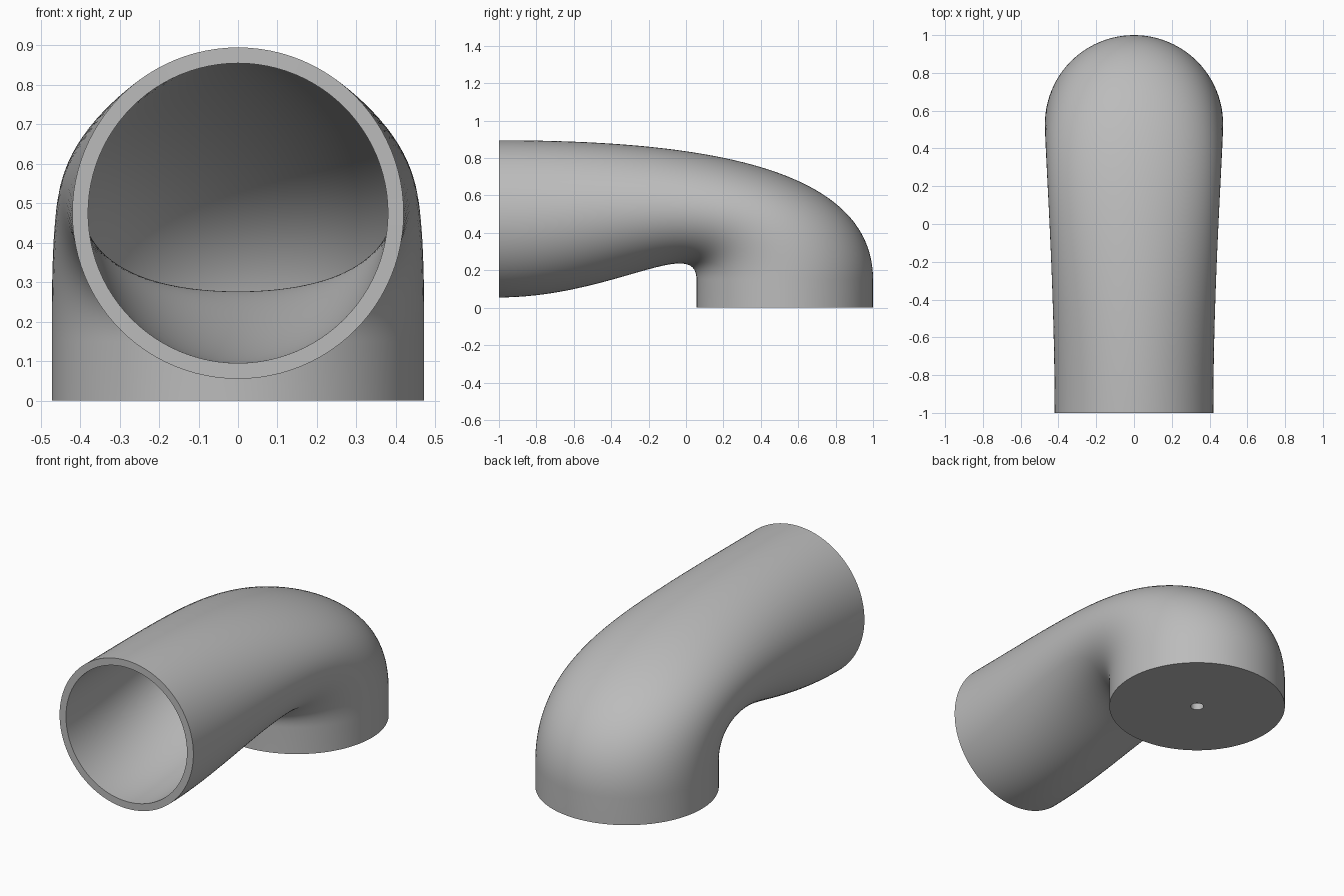
import bpy, bmesh, math
from mathutils import Vector

cube = bpy.data.objects.get("Cube")
if cube:
    bpy.data.objects.remove(cube)

SIDES, STEPS, WALL = 96, 64, 0.04
COLLAR = 0.15          # height of the straight foot
FOOT_R, MOUTH_R = 0.472, 0.42
FOOT_Y = 0.528


def bezier(p, t):
    s = 1 - t
    return p[0]*s**3 + p[1]*3*s*s*t + p[2]*3*s*t*t + p[3]*t**3


# Outer and inner bend rails in the (y, z) plane, from foot to mouth
outer_rail = [Vector(p) for p in ((1, COLLAR), (1, 0.75), (0.1, 0.895), (-1, 0.895))]
inner_rail = [Vector(p) for p in ((0.056, COLLAR), (0.056, 0.39), (-0.4, 0.055), (-1, 0.055))]


def section(t):
    """Closed ring of points spanning the two rails."""
    top, low = bezier(outer_rail, t), bezier(inner_rail, t)
    mid, half = (top + low) / 2, (top - low) / 2
    k = t**1.2
    width = FOOT_R + (MOUTH_R - FOOT_R) * k*k*(3 - 2*k)
    lift = 0.05 * (4*t*(1 - t))**2
    ring = []
    for i in range(SIDES):
        a = 2 * math.pi * i / SIDES
        p = mid + half * math.sin(a)
        ring.append((width * math.cos(a), p.x, p.y + lift * math.cos(a)**2))
    return ring


def foot_ring(radius, z):
    return [(radius * math.cos(2*math.pi*i/SIDES),
             FOOT_Y + radius * math.sin(2*math.pi*i/SIDES), z) for i in range(SIDES)]


# Pipe skin: drain hole, flat base, collar, bend
rings = [foot_ring(0.035, 0), foot_ring(FOOT_R, 0)]
rings += [section(i / STEPS) for i in range(STEPS + 1)]
bm = bmesh.new()
loops = [[bm.verts.new(p) for p in ring] for ring in rings]
for a, b in zip(loops, loops[1:]):
    for i in range(SIDES):
        j = (i + 1) % SIDES
        bm.faces.new((a[i], a[j], b[j], b[i]))
bmesh.ops.recalc_face_normals(bm, faces=bm.faces)
# Make sure the base faces down so the wall grows inward
bm.faces.ensure_lookup_table()
if bm.faces[0].normal.z > 0:
    bmesh.ops.reverse_faces(bm, faces=bm.faces)
mesh = bpy.data.meshes.new("elbow_pipe")
bm.to_mesh(mesh)
bm.free()
pipe = bpy.data.objects.new("elbow_pipe", mesh)
bpy.context.collection.objects.link(pipe)

# Plain grey material
grey = bpy.data.materials.new("plain_grey")
grey.use_nodes = True
colour = (0.5, 0.5, 0.5, 1)
grey.diffuse_color = colour
grey.node_tree.nodes["Principled BSDF"].inputs["Base Color"].default_value = colour
mesh.materials.append(grey)

# Wall thickness, then smooth shading with crisp rims
wall = pipe.modifiers.new("wall", "SOLIDIFY")
wall.thickness = WALL
wall.offset = -1
wall.use_even_offset = True
bpy.context.view_layer.objects.active = pipe
pipe.select_set(True)
bpy.ops.object.modifier_apply(modifier="wall")
bpy.ops.object.shade_smooth_by_angle(angle=math.radians(35))
